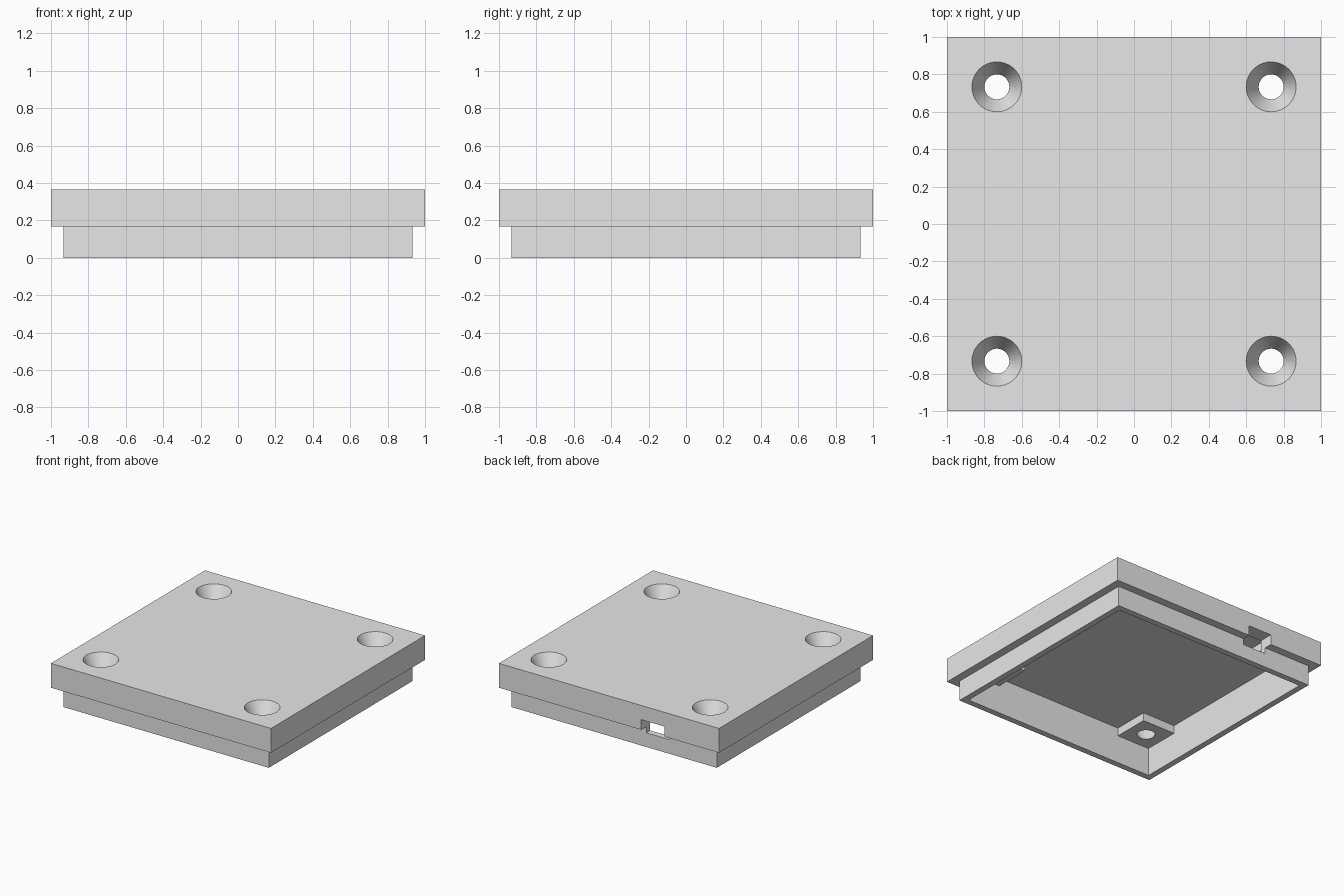
import bpy
import math

default = bpy.data.objects.get("Cube")
if default:
    bpy.data.objects.remove(default, do_unlink=True)

grey = bpy.data.materials.new("plain_grey")
grey.use_nodes = True
grey.diffuse_color = (0.8, 0.8, 0.8, 1)
grey.node_tree.nodes["Principled BSDF"].inputs["Base Color"].default_value = (0.8, 0.8, 0.8, 1)

MM = 1 / 30  # modelling unit: the plate is 60 wide


def box(name, x, y, z):
    """Box from (min, max) ranges in modelling units."""
    size = [(b - a) * MM for a, b in (x, y, z)]
    centre = [(a + b) / 2 * MM for a, b in (x, y, z)]
    bpy.ops.mesh.primitive_cube_add(size=1, location=centre)
    obj = bpy.context.object
    obj.name = name
    obj.scale = size
    bpy.ops.object.transform_apply(location=False, rotation=False, scale=True)
    obj.data.materials.append(grey)
    return obj


def combine(target, other, operation):
    """Apply a boolean and remove the helper."""
    mod = target.modifiers.new(other.name, "BOOLEAN")
    mod.operation = operation
    mod.solver = "EXACT"
    mod.object = other
    bpy.context.view_layer.objects.active = target
    bpy.ops.object.modifier_apply(modifier=mod.name)
    bpy.data.objects.remove(other, do_unlink=True)


# Square cover plate with an inset skirt below, hollowed from underneath
cover = box("cover", (-30, 30), (-30, 30), (5, 11))
combine(cover, box("skirt", (-28, 28), (-28, 28), (0, 8)), "UNION")
combine(cover, box("cavity", (-26.5, 26.5), (-26.5, 26.5), (-2, 9)), "DIFFERENCE")

# Corner screw bosses with countersunk holes
corners = [(sx, sy) for sx in (-1, 1) for sy in (-1, 1)]
for sx, sy in corners:
    xs = sorted((sx * 17.5, sx * 27))
    ys = sorted((sy * 17.5, sy * 27))
    combine(cover, box("boss", xs, ys, (7, 9.5)), "UNION")

for sx, sy in corners:
    # the cone overshoots both faces by one unit at the same slope
    bpy.ops.mesh.primitive_cone_add(
        vertices=64, radius1=1.5 * MM, radius2=4.5 * MM, depth=6 * MM,
        location=(sx * 22 * MM, sy * 22 * MM, 9 * MM))
    cone = bpy.context.object
    cone.name = "countersink"
    cone.data.materials.append(grey)
    combine(cover, cone, "DIFFERENCE")

# Cable opening through the back wall
combine(cover, box("cable_opening", (-15.2, -8.8), (25, 32), (3.5, 7.5)), "DIFFERENCE")

# Smooth the countersinks, keep the edges sharp
bpy.ops.object.select_all(action="DESELECT")
cover.select_set(True)
bpy.context.view_layer.objects.active = cover
bpy.ops.object.shade_smooth_by_angle(angle=math.radians(30))
